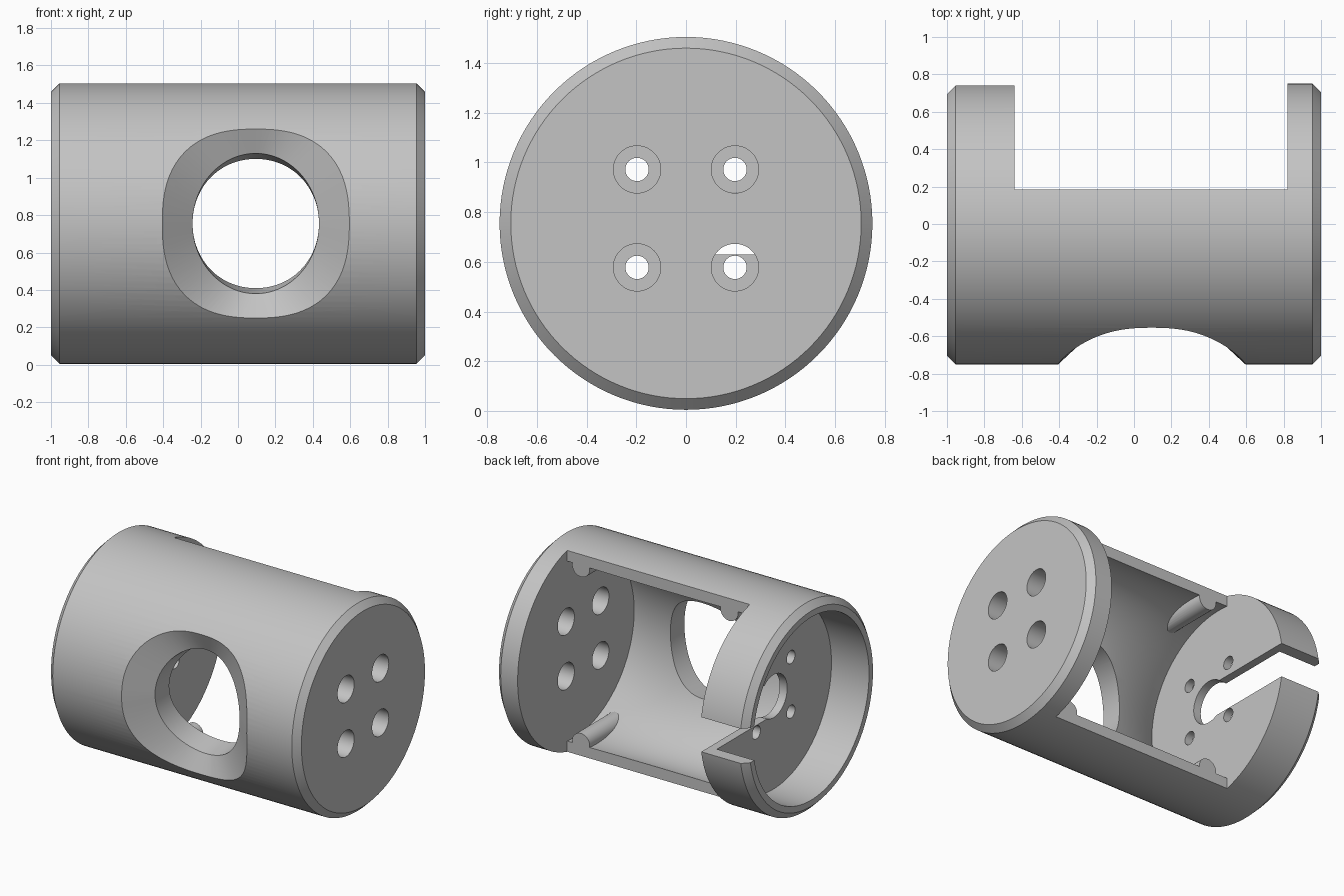
import bpy, bmesh
from math import sin, cos, pi, sqrt
from mathutils import Vector

cube = bpy.data.objects.get("Cube")
if cube:
    bpy.data.objects.remove(cube)

CZ = 0.755          # height of the main axis
R = 0.75            # outer radius
SEG = 128
HOLE_X = 0.095      # centre of the front window

grey = bpy.data.materials.new("light_grey")
grey.use_nodes = True
grey.diffuse_color = (0.55, 0.55, 0.55, 1)
grey.node_tree.nodes["Principled BSDF"].inputs["Base Color"].default_value = (0.55, 0.55, 0.55, 1)


def loft(name, rings):
    """Closed solid through rings of equal point count."""
    bm = bmesh.new()
    loops = [[bm.verts.new(p) for p in ring] for ring in rings]
    n = len(loops[0])
    for a, b in zip(loops, loops[1:]):
        for i in range(n):
            j = (i + 1) % n
            bm.faces.new((a[i], a[j], b[j], b[i]))
    bm.faces.new(loops[0])
    bm.faces.new(loops[-1])
    bmesh.ops.recalc_face_normals(bm, faces=bm.faces)
    mesh = bpy.data.meshes.new(name)
    bm.to_mesh(mesh)
    bm.free()
    mesh.materials.append(grey)
    ob = bpy.data.objects.new(name, mesh)
    bpy.context.collection.objects.link(ob)
    return ob


def ring_x(x, ry, rz, y=0.0, z=CZ, n=SEG):
    return [Vector((x, y + ry * cos(2 * pi * i / n), z + rz * sin(2 * pi * i / n)))
            for i in range(n)]


def rod_x(name, x0, x1, r, y=0.0, z=CZ, n=SEG):
    return loft(name, [ring_x(x0, r, r, y, z, n), ring_x(x1, r, r, y, z, n)])


def rod_y(name, y0, y1, r, x, z, n=32):
    return loft(name, [[Vector((x + r * cos(2 * pi * i / n), y, z + r * sin(2 * pi * i / n)))
                        for i in range(n)] for y in (y0, y1)])


def box(name, lo, hi):
    return loft(name, [[Vector((x, y, z)) for y, z in
                        ((lo[1], lo[2]), (hi[1], lo[2]), (hi[1], hi[2]), (lo[1], hi[2]))]
                       for x in (lo[0], hi[0])])


def combine(ob, tool, operation="DIFFERENCE"):
    tool.hide_render = True
    mod = ob.modifiers.new("combine", "BOOLEAN")
    mod.operation = operation
    mod.solver = "EXACT"
    mod.object = tool
    bpy.ops.object.select_all(action="DESELECT")
    bpy.context.view_layer.objects.active = ob
    ob.select_set(True)
    bpy.ops.object.modifier_apply(modifier=mod.name)
    bpy.data.objects.remove(tool)


# Chamfered drum
c = 0.045
body = loft("housing", [ring_x(x, r, r) for x, r in
                        ((-1, R - c), (-1 + c, R), (1 - c, R), (1, R - c))])

# Inner cavity, its front wall swelling inward around the window
X0, X1 = -0.64, 0.82
stations = []
for k in range(17):
    x = X0 + (X1 - X0) * k / 16
    depth = 0.50 + 0.18 * ((k - 8) / 8) ** 2
    stations.append(ring_x(x, depth, 0.655, 0.1))
combine(body, loft("cavity_cutter", stations))

# Four small bosses inside the top and bottom walls
for x in (-0.475, 0.71):
    for side in (-1, 1):
        combine(body, rod_y("boss", -0.22, 0.3, 0.07, x, CZ + side * 0.635), "UNION")

# Open back
combine(body, box("back_cutter", (X0, 0.185, -0.5), (X1, 1.2, 2)))

# Flared front window
outer, throat, inner = [], [], []
for i in range(SEG):
    a = 2 * pi * i / SEG
    ca, sa = cos(a), sin(a)
    ex = abs(ca) ** 0.8 * (1 if ca > 0 else -1) * 0.5
    ez = abs(sa) ** 0.8 * (1 if sa > 0 else -1) * 0.505
    outer.append(Vector((HOLE_X + ex, -sqrt(R * R - ez * ez), CZ + ez)))
    throat.append(Vector((HOLE_X + 0.338 * ca, -0.6 + 0.1 * sa * sa, CZ + 0.375 * sa)))
    inner.append(Vector((HOLE_X + 0.338 * ca, -0.28, CZ + 0.338 * sa)))
flare = [o + (o - t) for o, t in zip(outer, throat)]
mouth = [Vector((p.x, -1.3, p.z)) for p in flare]
combine(body, loft("window_cutter", [mouth, flare, outer, throat, inner]))

# Cup recess, centre hole and cable slot at the right end
combine(body, rod_x("recess_cutter", -1.2, -0.70, 0.66))
combine(body, rod_x("centre_hole_cutter", -0.8, -0.5, 0.155, 0, CZ + 0.01, 64))
combine(body, box("slot_cutter", (-1.2, 0.03, CZ - 0.125), (-0.55, 1.2, CZ + 0.125)))

# Screw holes: wide in the left plate, narrow in the right plate
for y in (-0.197, 0.197):
    for dz in (-0.197, 0.197):
        z = CZ + 0.02 + dz
        combine(body, rod_x("wide_hole_cutter", 0.7, 1.2, 0.095, y, z, 48))
        combine(body, rod_x("narrow_hole_cutter", -0.8, -0.55, 0.047, y, z, 32))

bpy.ops.object.select_all(action="DESELECT")
bpy.context.view_layer.objects.active = body
body.select_set(True)
bpy.ops.object.shade_smooth_by_angle(angle=0.5)
